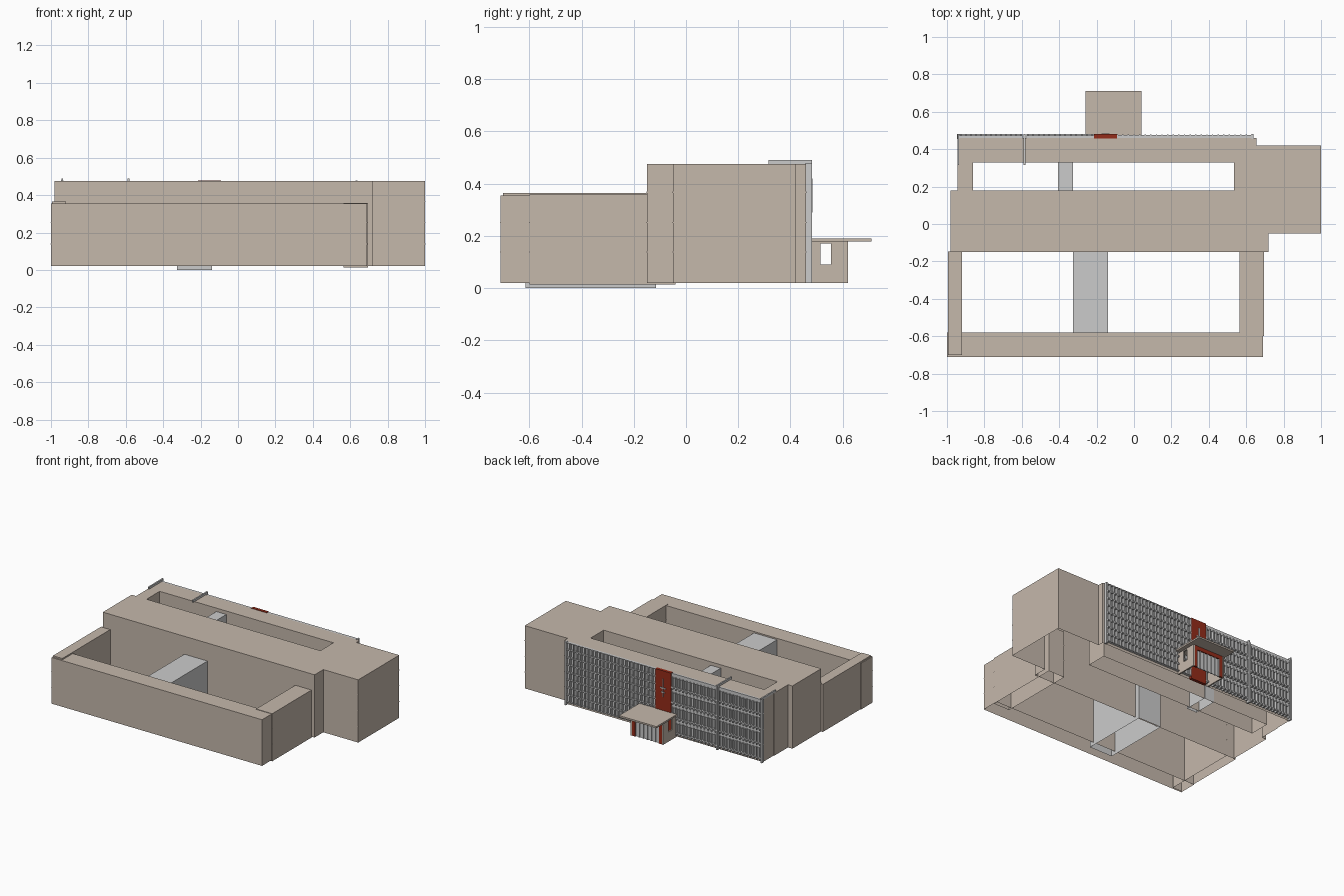
import bpy, bmesh

if "Cube" in bpy.data.objects:
    bpy.data.objects.remove(bpy.data.objects["Cube"])


def material(name, rgb):
    m = bpy.data.materials.new(name)
    m.diffuse_color = (*rgb, 1)
    m.use_nodes = True
    m.node_tree.nodes["Principled BSDF"].inputs["Base Color"].default_value = m.diffuse_color
    return m


BEIGE = material("beige_render", (0.56, 0.48, 0.41))
RED = material("red_panel", (0.30, 0.025, 0.01))


def finish(name, bm, mat):
    me = bpy.data.meshes.new(name)
    bm.to_mesh(me)
    bm.free()
    ob = bpy.data.objects.new(name, me)
    bpy.context.collection.objects.link(ob)
    if mat:
        me.materials.append(mat)
    return ob


def boxes(name, items, mat=None):
    """One object made of boxes given as (x0, x1, y0, y1, z0, z1)."""
    bm = bmesh.new()
    for x0, x1, y0, y1, z0, z1 in items:
        vs = bmesh.ops.create_cube(bm, size=1)["verts"]
        for v in vs:
            v.co = (x1 if v.co.x > 0 else x0,
                    y1 if v.co.y > 0 else y0,
                    z1 if v.co.z > 0 else z0)
    return finish(name, bm, mat)


def shell(name, rects, z0, z1, mat=None, roof=True, grow=0.0):
    """Walls round the union of plan rectangles, open below, with a flat roof."""
    rs = [(round(a - grow, 4), round(b + grow, 4), round(c - grow, 4), round(d + grow, 4))
          for a, b, c, d in rects]
    xs = sorted({v for r in rs for v in r[:2]})
    ys = sorted({v for r in rs for v in r[2:]})

    def inside(i, j):
        if not (0 <= i < len(xs) - 1 and 0 <= j < len(ys) - 1):
            return False
        cx, cy = (xs[i] + xs[i + 1]) / 2, (ys[j] + ys[j + 1]) / 2
        return any(a < cx < b and c < cy < d for a, b, c, d in rs)

    bm = bmesh.new()

    def face(*pts):
        bm.faces.new([bm.verts.new(p) for p in pts])

    for i in range(len(xs) - 1):
        for j in range(len(ys) - 1):
            if not inside(i, j):
                continue
            c = [(xs[i], ys[j]), (xs[i + 1], ys[j]),
                 (xs[i + 1], ys[j + 1]), (xs[i], ys[j + 1])]
            if roof:
                face(*[(x, y, z1) for x, y in c])
            for k, (di, dj) in enumerate([(0, -1), (1, 0), (0, 1), (-1, 0)]):
                if not inside(i + di, j + dj):
                    p, q = c[k], c[(k + 1) % 4]
                    face((*p, z0), (*q, z0), (*q, z1), (*p, z1))
    bmesh.ops.remove_doubles(bm, verts=bm.verts, dist=1e-5)
    return finish(name, bm, mat)


# Tall four-storey block with the narrow rear courtyard
tall = [(-0.98, 0.72, -0.15, 0.18), (0.535, 1.0, -0.05, 0.42),
        (0.535, 0.655, 0.3, 0.46), (-0.94, 0.655, 0.33, 0.46),
        (-0.945, -0.86, 0.18, 0.34)]
shell("tall_block", tall, 0.02, 0.475, BEIGE)
for n, z in enumerate((0.137, 0.25, 0.365)):
    shell(f"tall_floor_line_{n}", tall, z, z + 0.004, BEIGE, False, 0.0012)

# Lower three-storey wings round the front courtyard
front = [(-1.0, 0.69, -0.71, -0.58)]
right = [(0.565, 0.695, -0.6, -0.04)]
left = [(-0.995, -0.92, -0.7, -0.148)]
shell("front_wing", front, 0.02, 0.355, BEIGE)
shell("right_wing", right, 0.013, 0.358, BEIGE)
shell("left_wing", left, 0.02, 0.365, BEIGE)
for n, z in enumerate((0.137, 0.25)):
    shell(f"low_floor_line_{n}", front + right + left, z, z + 0.004, BEIGE, False, 0.0012)

# Grey links crossing the two courtyards
shell("front_link", [(-0.325, -0.14, -0.615, -0.115)], 0.0, 0.345)
shell("rear_link", [(-0.405, -0.325, 0.155, 0.335)], 0.02, 0.45)

# Rear facade: egg-crate sunscreen
Y0, Y1 = 0.463, 0.48
xa, xb, zb, zt = -0.09, 0.63, 0.04, 0.475
boxes("screen_backing", [(xa, xb, 0.458, Y0, zb, zt)])
cols, rows = 24, 8
grid = []
for i in range(cols + 1):
    x = xa + (xb - xa) * i / cols
    grid.append((x - 0.0035, x + 0.0035, Y0, Y1 - 0.001, zb, zt))
for j in range(rows + 1):
    z = zb + (zt - zb) * j / rows
    grid.append((xa, xb, Y0, Y1 - 0.003, max(zb, z - 0.004), min(zt, z + 0.004)))
boxes("sunscreen_grid", grid)

# Rear facade: two bays with spandrels and window fins on four storeys
for name, x0, x1 in (("inner", -0.575, -0.215), ("outer", -0.935, -0.595)):
    boxes(f"{name}_bay_backing", [(x0, x1, 0.458, Y0, zb, zt)])
    bands, fins = [], []
    step = (zt - zb) / 4
    for s in range(4):
        z = zb + s * step
        bands += [(x0, x1, Y0, 0.472, z + 0.078, z + step),
                  (x0, x1, Y0, Y1, z + 0.006, z + 0.014)]
        for i in range(13):
            x = x0 + 0.008 + (x1 - x0 - 0.016) * i / 12
            fins.append((x - 0.004, x + 0.004, Y0, Y1, z - 0.008, z + 0.086))
    boxes(f"{name}_bay_spandrels", bands)
    boxes(f"{name}_bay_fins", fins)

# Full-height dividing fins and their roof beams
boxes("facade_fins", [(x - 0.006, x + 0.006, 0.455, 0.482, 0.02, 0.478)
                      for x in (-0.94, -0.585, 0.633)])
boxes("roof_beams", [(x - 0.005, x + 0.005, 0.315, 0.482, 0.474, 0.49)
                     for x in (-0.94, -0.585)])

# Red stair panel with a plain upright relief
boxes("red_stair_panel", [(-0.215, -0.09, 0.458, 0.48, 0.02, 0.478)], RED)
boxes("panel_relief", [(-0.156, -0.149, 0.479, 0.485, 0.29, 0.42),
                       (-0.175, -0.13, 0.479, 0.485, 0.35, 0.357),
                       (-0.168, -0.137, 0.479, 0.485, 0.32, 0.326)])

# Entrance porch: canopy, side walls with a window opening, red glazed front
boxes("canopy", [(-0.26, 0.04, 0.475, 0.71, 0.178, 0.19)], BEIGE)
walls = []
for x in (-0.25, 0.0):
    a, b = x, x + 0.01
    walls += [(a, b, 0.46, 0.515, 0.02, 0.178), (a, b, 0.555, 0.62, 0.02, 0.178),
              (a, b, 0.515, 0.555, 0.02, 0.09), (a, b, 0.515, 0.555, 0.17, 0.178)]
boxes("porch_side_walls", walls, BEIGE)
boxes("porch_red_frame", [(-0.24, -0.215, 0.605, 0.618, 0.02, 0.178),
                          (-0.025, 0.0, 0.605, 0.618, 0.02, 0.178),
                          (-0.215, -0.025, 0.605, 0.618, 0.15, 0.178)], RED)
boxes("porch_glazing", [(-0.215, -0.025, 0.607, 0.61, 0.02, 0.15)])
boxes("porch_mullions", [(-0.217 + 0.0317 * i, -0.209 + 0.0317 * i, 0.604, 0.616, 0.02, 0.15)
                         for i in range(7)])
